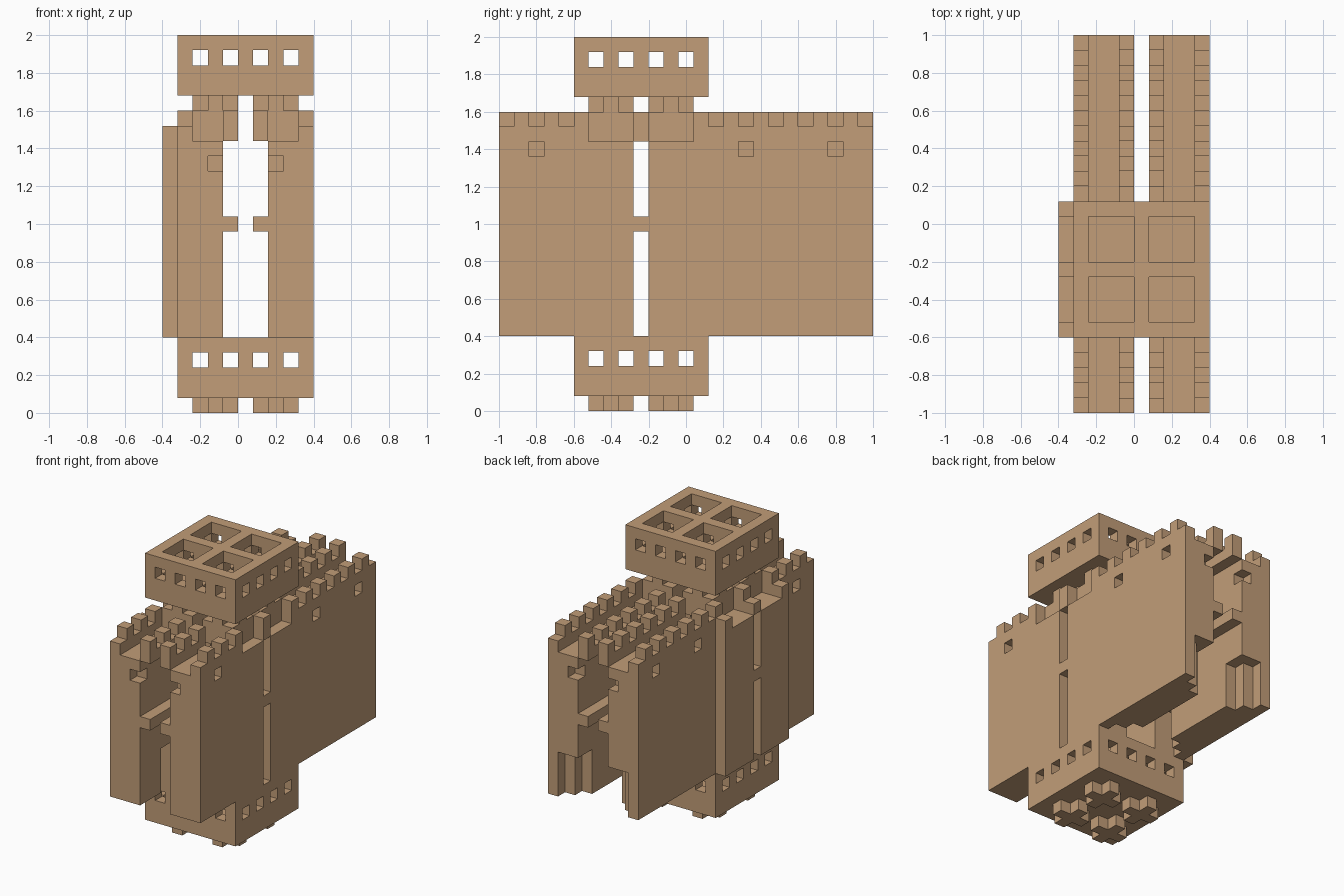
import bpy, bmesh, math
from mathutils import Vector

if "Cube" in bpy.data.objects:
    bpy.data.objects.remove(bpy.data.objects["Cube"], do_unlink=True)

U = 0.08                                  # size of one grid block
ORIGIN = Vector((-0.4, -1.0, 0.0))

tan = bpy.data.materials.new("tan")
tan.use_nodes = True
tan.diffuse_color = (0.539, 0.338, 0.188, 1)
bsdf = next(n for n in tan.node_tree.nodes if n.type == 'BSDF_PRINCIPLED')
bsdf.inputs["Base Color"].default_value = tan.diffuse_color
bsdf.inputs["Roughness"].default_value = 0.9

# The four corner steps of a block side, for each of the six directions
SIDES = {
    (1, 0, 0): ((1, 0, 0), (1, 1, 0), (1, 1, 1), (1, 0, 1)),
    (-1, 0, 0): ((0, 0, 0), (0, 0, 1), (0, 1, 1), (0, 1, 0)),
    (0, 1, 0): ((0, 1, 0), (0, 1, 1), (1, 1, 1), (1, 1, 0)),
    (0, -1, 0): ((0, 0, 0), (1, 0, 0), (1, 0, 1), (0, 0, 1)),
    (0, 0, 1): ((0, 0, 1), (1, 0, 1), (1, 1, 1), (0, 1, 1)),
    (0, 0, -1): ((0, 0, 0), (0, 1, 0), (1, 1, 0), (1, 0, 0)),
}


def box(i0, i1, j0, j1, k0, k1):
    """Grid cells of a block, both ends included."""
    return {(i, j, k) for i in range(i0, i1 + 1)
            for j in range(j0, j1 + 1) for k in range(k0, k1 + 1)}


def mirror(cells):
    """Mirror across the middle column of the grid."""
    return {(10 - i, j, k) for i, j, k in cells}


def build(name, cells):
    """Skin a set of cells and merge the flat areas."""
    bm = bmesh.new()
    verts = {}

    def vert(p):
        if p not in verts:
            verts[p] = bm.verts.new(ORIGIN + Vector(p) * U)
        return verts[p]

    for c in sorted(cells):
        for d, corners in SIDES.items():
            if tuple(a + b for a, b in zip(c, d)) not in cells:
                bm.faces.new([vert(tuple(a + b for a, b in zip(c, s))) for s in corners])
    bmesh.ops.dissolve_limit(bm, angle_limit=math.radians(1),
                             verts=bm.verts[:], edges=bm.edges[:])
    mesh = bpy.data.meshes.new(name)
    bm.to_mesh(mesh)
    bm.free()
    mesh.materials.append(tan)
    obj = bpy.data.objects.new(name, mesh)
    bpy.context.collection.objects.link(obj)
    return obj


def studded_block(name, k):
    """Square block: four pockets on top, windows all round, four studs below."""
    cells = box(1, 9, 5, 13, k + 1, k + 4)
    for i in (2, 6):
        for j in (6, 10):
            cells -= box(i, i + 2, j, j + 2, k + 2, k + 4)
            cells |= box(i, i + 2, j + 1, j + 1, k, k)
            cells |= box(i + 1, i + 1, j, j + 2, k, k)
    for n in (0, 2, 4, 6):
        cells -= box(2 + n, 2 + n, 5, 13, k + 3, k + 3)
        cells -= box(1, 9, 6 + n, 6 + n, k + 3, k + 3)
    build(name, cells)


studded_block("base_block", 0)
studded_block("top_block", 20)

# Long side wall on the low-x side
wall = box(1, 3, 0, 24, 5, 17)
wall -= box(1, 3, 9, 9, 5, 17)                       # tall slit
wall |= box(1, 3, 9, 9, 12, 12)
for j in (2, 16, 22):                                # square side niches
    wall -= box(1, 1, j, j, 17, 17)
for j in (0, 24):                                    # square end niches
    wall -= box(3, 3, j, j, 16, 16)
for j, step in ((24, -1), (14, 1), (4, -1)):         # stepped lower corners
    wall -= box(2, 3, j, j, 5, 8)
    wall -= box(3, 3, j + step, j + step, 5, 8)

# Inner ledge halfway up
ledge = box(4, 4, 0, 24, 12, 12)

# Parapets with alternating merlons, outside and inside
outer = box(1, 1, 0, 4, 18, 18) | box(1, 1, 14, 24, 18, 18)
inner = box(4, 4, 0, 4, 18, 18) | box(4, 4, 14, 24, 18, 18)
for j in list(range(0, 5)) + list(range(14, 25)):
    if j % 2:
        outer |= box(1, 1, j, j, 19, 19)
    else:
        inner |= box(4, 4, j, j, 19, 19)

# Posts and stud blocks carrying the top block
posts = set()
for j in (5, 9, 13):
    posts |= box(1, 1, j, j, 18, 19)
studs = box(2, 4, 6, 8, 18, 19) | box(2, 4, 10, 12, 18, 19)

for label, flip in (("right", False), ("left", True)):
    for part, cells in (("wall", wall), ("ledge", ledge), ("outer_parapet", outer),
                        ("inner_parapet", inner), ("posts", posts), ("stud_blocks", studs)):
        build(f"{label}_{part}", mirror(cells) if flip else cells)

# Extra outer panel on the low-x side, with the slit and raised posts
panel = box(0, 0, 5, 13, 5, 17) - box(0, 0, 9, 9, 5, 17)
panel |= box(0, 0, 9, 9, 12, 12)
for j in (5, 9, 13):
    panel |= box(0, 0, j, j, 18, 18)
build("right_outer_panel", panel)
